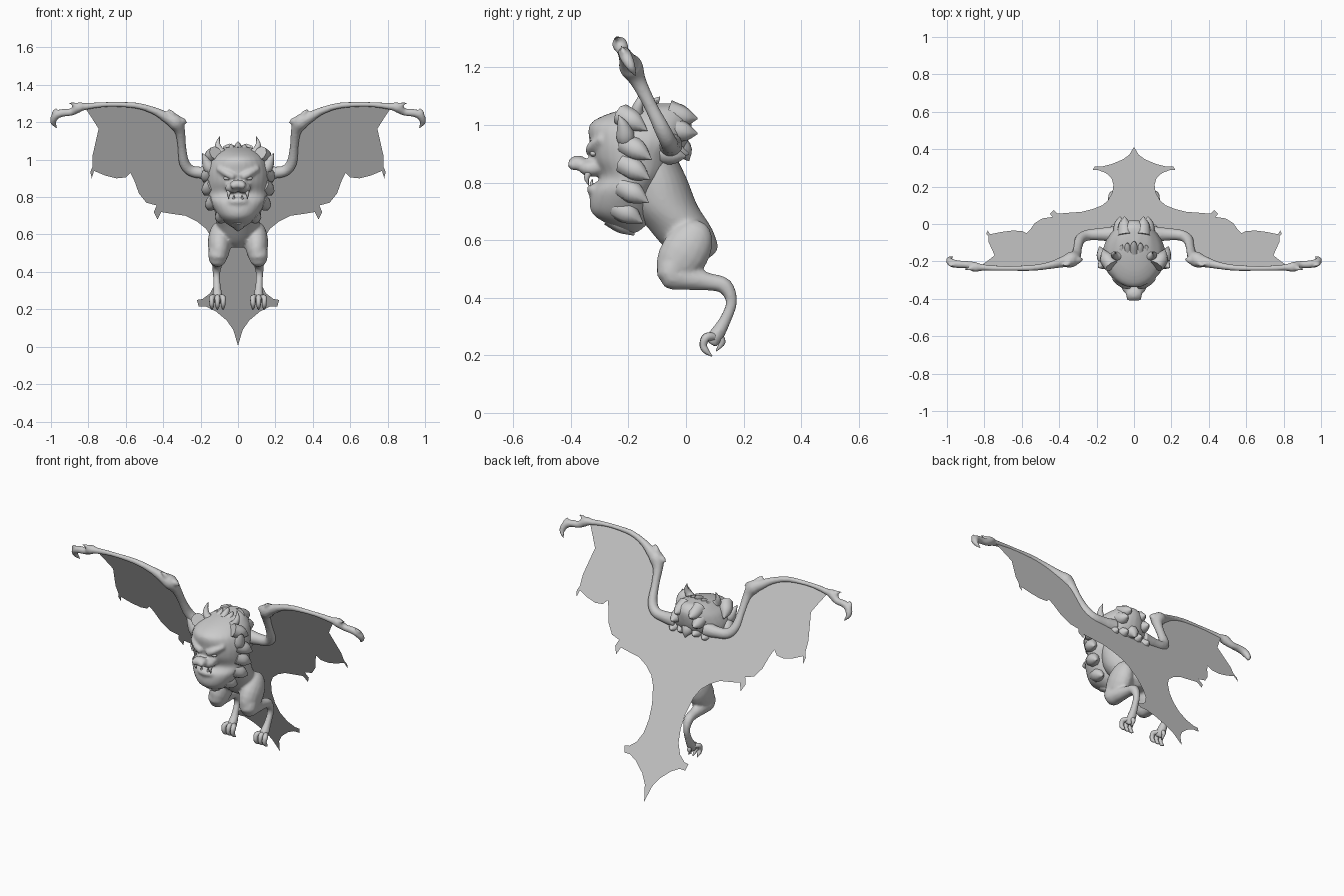
import bpy, bmesh, math
from mathutils import Vector, Matrix

grey = bpy.data.materials.new("stone grey")
grey.diffuse_color = (0.6, 0.6, 0.6, 1)


def resample(pts, n=4):
    """Catmull-Rom interpolation of equal-length tuples."""
    p = [Vector(q) for q in pts]
    p = [p[0] * 2 - p[1]] + p + [p[-1] * 2 - p[-2]]
    out = []
    for i in range(1, len(p) - 2):
        a, b, c, d = p[i - 1:i + 3]
        for k in range(n):
            t = k / n
            out.append(0.5 * (2 * b + (c - a) * t + (2 * a - 5 * b + 4 * c - d) * t**2
                              + (3 * b - a - 3 * c + d) * t**3))
    return out + [p[-2]]


def skin(bm, rings):
    """Bridge vertex rings and cap both ends."""
    rings = [[bm.verts.new(v) for v in r] for r in rings]
    n = len(rings[0])
    for a, b in zip(rings, rings[1:]):
        for i in range(n):
            bm.faces.new((a[i], a[(i + 1) % n], b[(i + 1) % n], b[i]))
    bm.faces.new(rings[0])
    bm.faces.new(rings[-1])


def tube(bm, pts, mirror=True, seg=12, n=4):
    """Round limb through (x, y, z, radius) points."""
    for s in (1, -1) if mirror else (1,):
        path = [Vector((s * q[0], q[1], q[2], max(q[3], 0.001))) for q in resample(pts, n)]
        rings, u = [], None
        for i, q in enumerate(path):
            d = (path[min(i + 1, len(path) - 1)] - path[max(i - 1, 0)]).to_3d().normalized()
            u = d.orthogonal() if u is None else u - d * u.dot(d)
            u.normalize()
            w = d.cross(u)
            rings.append([q.to_3d() + q[3] * (u * math.cos(t) + w * math.sin(t))
                          for t in (2 * math.pi * k / seg for k in range(seg))])
        skin(bm, rings)


def stack(bm, rows, seg=28):
    """Horizontal ellipses given as (z, front y, back y, half width)."""
    rings = []
    for z, f, b, w in resample(rows):
        w = max(w, 0.003)
        rings.append([Vector((w * math.cos(t), (f + b) / 2 + (b - f) / 2 * math.sin(t), z))
                      for t in (2 * math.pi * k / seg for k in range(seg))])
    skin(bm, rings)


def ball(bm, c, r, tilt=0, mirror=True):
    """Ellipsoid, tilted about x."""
    for s in (1, -1) if mirror else (1,):
        m = (Matrix.Translation((s * c[0], c[1], c[2])) @ Matrix.Rotation(tilt, 4, 'X')
             @ Matrix.Diagonal((*r, 1)))
        bmesh.ops.create_uvsphere(bm, u_segments=16, v_segments=10, radius=1, matrix=m)


def make(name, bm, voxel=0, angle=50, solid=True):
    if solid:
        bmesh.ops.recalc_face_normals(bm, faces=bm.faces)
    me = bpy.data.meshes.new(name)
    bm.to_mesh(me)
    bm.free()
    me.materials.append(grey)
    ob = bpy.data.objects.new(name, me)
    bpy.context.collection.objects.link(ob)
    if voxel:
        r = ob.modifiers.new("blend", 'REMESH')
        r.mode, r.voxel_size, r.use_smooth_shade = 'VOXEL', voxel, True
        s = ob.modifiers.new("soften", 'SMOOTH')
        s.factor, s.iterations = 0.5, 3
    elif solid:
        bpy.context.view_layer.objects.active = ob
        ob.select_set(True)
        bpy.ops.object.shade_smooth_by_angle(angle=math.radians(angle))
        ob.select_set(False)
    return ob


def sheet_y(z):
    """Depth of the slanted wing plane at height z."""
    return 0.41 - 0.5 * (z - 0.01)


# wing and tail membrane: one flat sheet
half = [(0.025, 0.09), (0.06, 0.14), (0.12, 0.19), (0.17, 0.215), (0.21, 0.215), (0.22, 0.25),
        (0.19, 0.255), (0.15, 0.285), (0.12, 0.34), (0.11, 0.41), (0.115, 0.49), (0.14, 0.58),
        (0.17, 0.63), (0.22, 0.67), (0.28, 0.70), (0.35, 0.71), (0.41, 0.72), (0.43, 0.68),
        (0.45, 0.72), (0.435, 0.755), (0.49, 0.77), (0.53, 0.82), (0.555, 0.89), (0.575, 0.93),
        (0.60, 0.905), (0.65, 0.90), (0.71, 0.915), (0.77, 0.94), (0.782, 0.90), (0.79, 0.935),
        (0.778, 0.96), (0.778, 1.02), (0.76, 1.10), (0.745, 1.165), (0.78, 1.22), (0.82, 1.28),
        (0.70, 1.295), (0.55, 1.285), (0.42, 1.24), (0.32, 1.18), (0.305, 1.08), (0.29, 0.99),
        (0.25, 0.94), (0.15, 0.92)]
outline = [(0, 0.005)] + half + [(-x, z) for x, z in reversed(half)]
bm = bmesh.new()
face = bm.faces.new([bm.verts.new((x, sheet_y(z), z)) for x, z in outline])
face.normal_update()
if face.normal.y < 0:
    face.normal_flip()
bmesh.ops.triangulate(bm, faces=[face])
make("wing_membrane", bm, solid=False)

# wing arms: shoulder, wrist knob, long finger with knuckles, hooked tip
bm = bmesh.new()
arm = [(0.10, 0.93, 0.045), (0.18, 0.93, 0.034), (0.25, 0.94, 0.03), (0.288, 0.985, 0.028),
       (0.30, 1.07, 0.023), (0.31, 1.15, 0.028), (0.335, 1.20, 0.042), (0.38, 1.225, 0.03),
       (0.45, 1.262, 0.02), (0.55, 1.29, 0.016), (0.70, 1.295, 0.014), (0.81, 1.285, 0.018),
       (0.85, 1.28, 0.027), (0.89, 1.255, 0.02), (0.94, 1.25, 0.021), (0.975, 1.235, 0.022),
       (0.988, 1.20, 0.016), (0.965, 1.165, 0.002)]
tube(bm, [(x, sheet_y(z) - 0.005, z, r) for x, z, r in arm])
for spur in ([(0.34, 1.20, 0.03), (0.30, 1.205, 0.022), (0.27, 1.195, 0.002)],
             [(0.34, 1.21, 0.03), (0.355, 1.25, 0.014), (0.375, 1.27, 0.002)],
             [(0.85, 1.275, 0.022), (0.875, 1.295, 0.012), (0.91, 1.305, 0.002)],
             [(0.97, 1.235, 0.02), (0.985, 1.255, 0.01), (0.965, 1.28, 0.002)]):
    tube(bm, [(x, sheet_y(z) - 0.005, z, r) for x, z, r in spur])
make("wing_arms", bm, 0.007)

# torso with haunches and legs
bm = bmesh.new()
stack(bm, [(0.53, -0.02, 0.07, 0.04), (0.57, -0.07, 0.11, 0.09), (0.64, -0.13, 0.09, 0.11),
           (0.72, -0.19, 0.04, 0.125), (0.82, -0.20, 0.0, 0.13), (0.92, -0.19, -0.05, 0.12)])
ball(bm, (0.10, -0.005, 0.555), (0.062, 0.085, 0.125), math.radians(-32))
tube(bm, [(0.105, -0.01, 0.56, 0.05), (0.108, -0.052, 0.485, 0.052), (0.11, 0.0, 0.468, 0.042),
          (0.11, 0.08, 0.455, 0.031), (0.112, 0.135, 0.44, 0.028), (0.115, 0.158, 0.385, 0.02),
          (0.112, 0.135, 0.32, 0.021), (0.11, 0.105, 0.27, 0.027), (0.11, 0.085, 0.24, 0.024)])
make("body", bm, 0.009)

# feet: three front toes and one rear toe, each with a claw
bm = bmesh.new()
for dx in (-0.03, 0, 0.03):
    x = 0.11 + dx
    tube(bm, [(0.11 + dx * 0.4, 0.10, 0.265, 0.014), (x, 0.07, 0.262, 0.015),
              (x, 0.06, 0.235, 0.013), (x, 0.07, 0.215, 0.011), (x, 0.09, 0.197, 0.002)], seg=8)
tube(bm, [(0.11, 0.11, 0.27, 0.016), (0.11, 0.125, 0.245, 0.012), (0.11, 0.105, 0.215, 0.002)], seg=8)
make("feet", bm)

# head with muzzle, jaw, brows and cheeks
bm = bmesh.new()
stack(bm, [(0.625, -0.20, -0.17, 0.01), (0.66, -0.28, -0.13, 0.065), (0.70, -0.33, -0.11, 0.105),
           (0.77, -0.33, -0.09, 0.145), (0.82, -0.298, -0.06, 0.158), (0.88, -0.325, -0.03, 0.165),
           (0.94, -0.335, 0.005, 0.168), (1.0, -0.335, 0.02, 0.147), (1.035, -0.28, 0.02, 0.115),
           (1.06, -0.19, 0.005, 0.08), (1.075, -0.10, -0.02, 0.03)])
ball(bm, (0.03, -0.325, 0.85), (0.04, 0.05, 0.03))
ball(bm, (0, -0.375, 0.868), (0.045, 0.035, 0.026), mirror=False)
ball(bm, (0.022, -0.388, 0.862), (0.02, 0.025, 0.02))
ball(bm, (0, -0.31, 0.775), (0.06, 0.035, 0.025), mirror=False)
tube(bm, [(0.02, -0.335, 0.905, 0.016), (0.06, -0.325, 0.925, 0.019), (0.11, -0.29, 0.955, 0.014)])
make("head", bm, 0.009)

# eyes
bm = bmesh.new()
ball(bm, (0.058, -0.322, 0.9), (0.02, 0.012, 0.01))
make("eyes", bm)

# fangs and lower teeth
bm = bmesh.new()
tube(bm, [(0.048, -0.335, 0.84, 0.013), (0.05, -0.345, 0.815, 0.009), (0.05, -0.338, 0.79, 0.001)], seg=8)
tube(bm, [(0.022, -0.325, 0.78, 0.008), (0.022, -0.328, 0.795, 0.006), (0.022, -0.325, 0.812, 0.001)], seg=8)
make("teeth", bm)

# horns
bm = bmesh.new()
tube(bm, [(0.07, -0.17, 1.02, 0.03), (0.098, -0.17, 1.05, 0.022), (0.108, -0.16, 1.085, 0.013),
          (0.098, -0.15, 1.125, 0.001)])
make("horns", bm)

# pointed ears
bm = bmesh.new()
tube(bm, [(0.13, -0.21, 0.92, 0.02), (0.155, -0.21, 0.96, 0.032), (0.175, -0.22, 1.0, 0.02),
          (0.19, -0.235, 1.035, 0.001)])
make("ears", bm)

# mane locks along the jaw edge, the nape and the crown
bm = bmesh.new()
for x, y, z in ((0.165, -0.135, 0.98), (0.185, -0.12, 0.88), (0.18, -0.125, 0.81),
                (0.16, -0.13, 0.73), (0.10, -0.15, 0.66)):
    tube(bm, [(x * 0.72, y - 0.09, z + 0.055, 0.04), (x * 0.9, y - 0.045, z + 0.03, 0.036),
              (x, y, z, 0.002)], seg=8)
tube(bm, [(0, -0.25, 0.69, 0.05), (0, -0.21, 0.65, 0.035), (0, -0.18, 0.617, 0.002)], False, 8)
for x, y, z in ((0.05, 0.04, 1.022), (0.075, 0.04, 0.97), (0.05, 0.01, 0.90), (0.11, 0.0, 0.89)):
    tube(bm, [(x * 0.9, y - 0.1, z + 0.02, 0.045), (x, y - 0.04, z + 0.005, 0.032), (x, y, z, 0.002)], seg=8)
tube(bm, [(0, -0.06, 0.95, 0.05), (0, -0.01, 0.91, 0.035), (0, 0.01, 0.875, 0.002)], False, 8)
for x, y, z in ((0, -0.09, 1.098), (0.035, -0.1, 1.085), (0.065, -0.11, 1.07)):
    tube(bm, [(x * 0.9, y - 0.06, z - 0.05, 0.025), (x, y - 0.02, z - 0.02, 0.016), (x, y, z, 0.001)], seg=8)
make("mane_locks", bm)
